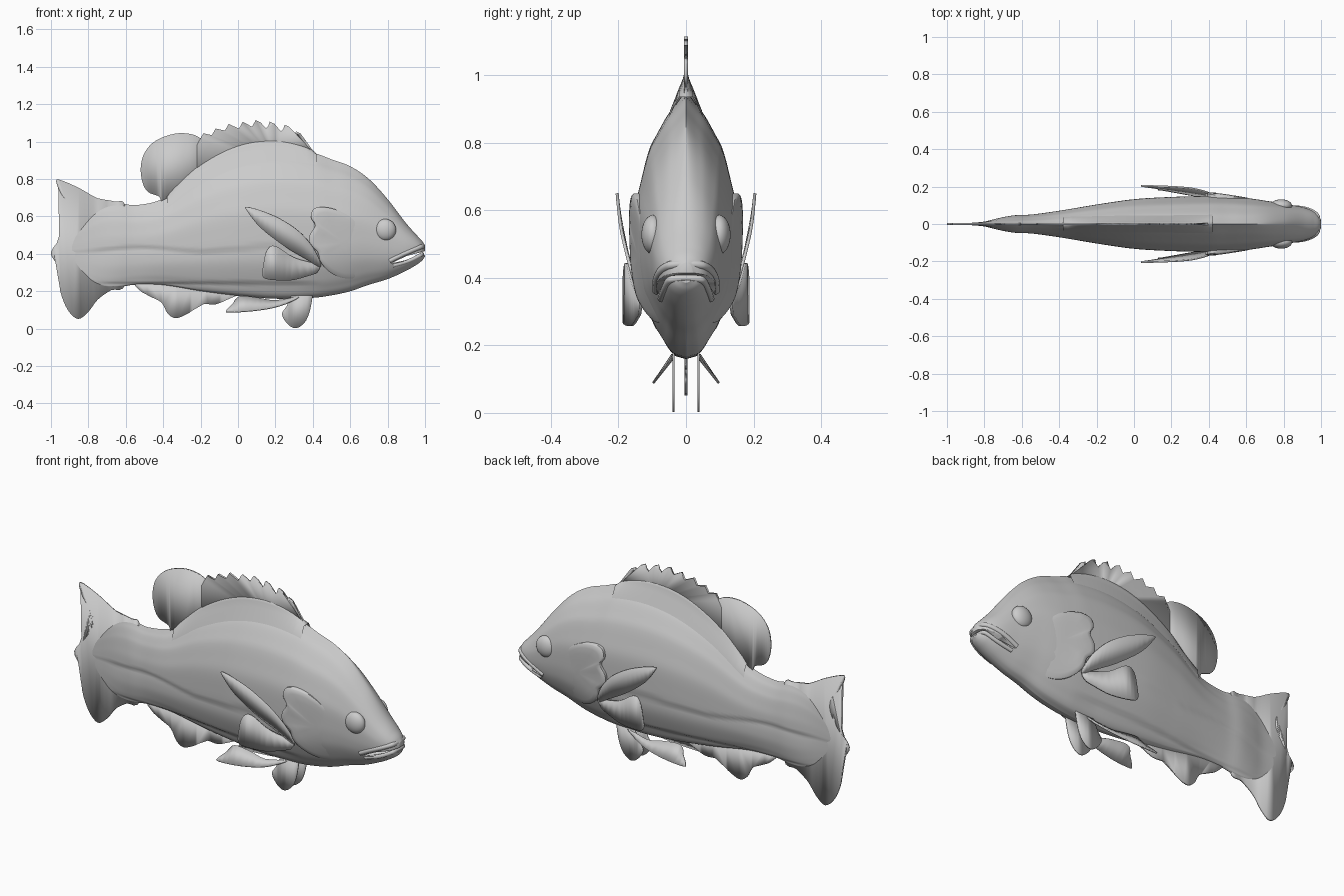
import bpy, bmesh, math

if "Cube" in bpy.data.objects:
    bpy.data.objects.remove(bpy.data.objects["Cube"])

grey = bpy.data.materials.new("fish grey")
grey.diffuse_color = (0.6, 0.6, 0.6, 1)
grey.use_nodes = True
grey.node_tree.nodes["Principled BSDF"].inputs["Base Color"].default_value = grey.diffuse_color


def finish(name, bm, angle=40, mirror=False):
    bmesh.ops.recalc_face_normals(bm, faces=bm.faces)
    me = bpy.data.meshes.new(name)
    bm.to_mesh(me)
    bm.free()
    ob = bpy.data.objects.new(name, me)
    bpy.context.collection.objects.link(ob)
    me.materials.append(grey)
    bpy.ops.object.select_all(action='DESELECT')
    ob.select_set(True)
    bpy.context.view_layer.objects.active = ob
    bpy.ops.object.shade_smooth_by_angle(angle=math.radians(angle))
    if mirror:
        m = ob.modifiers.new("Mirror", 'MIRROR')
        m.use_axis = (False, True, False)
    return ob


def interp(tab, x, k):
    """Smooth interpolation of column k in a table sorted by column 0."""
    x = min(max(x, tab[0][0]), tab[-1][0])
    n = len(tab)
    i = next((j for j in range(n - 1) if x <= tab[j + 1][0]), n - 2)
    def slope(j):
        a, b = max(j - 1, 0), min(j + 1, n - 1)
        return (tab[b][k] - tab[a][k]) / (tab[b][0] - tab[a][0])
    h = tab[i + 1][0] - tab[i][0]
    u = (x - tab[i][0]) / h
    return ((2*u**3 - 3*u*u + 1) * tab[i][k] + (u**3 - 2*u*u + u) * h * slope(i)
            + (3*u*u - 2*u**3) * tab[i + 1][k] + (u**3 - u*u) * h * slope(i + 1))


# body stations: x, top, bottom, half width
ST = [(-.9, .52, .32, .004), (-.8, .61, .26, .013), (-.72, .66, .225, .032),
      (-.64, .672, .222, .046), (-.55, .66, .235, .05), (-.4, .695, .232, .07),
      (-.2, .83, .20, .103), (0, .92, .175, .131), (.2, .955, .16, .143),
      (.4, .94, .165, .148), (.5, .905, .178, .146), (.6, .868, .2, .138),
      (.7, .80, .235, .124), (.8, .692, .265, .108), (.9, .562, .31, .09),
      (.96, .495, .345, .068), (.985, .468, .365, .048), (1.0, .445, .385, .02)]
# cross-section: height fraction, width fraction
SEC = [(0, 0), (.013, .25), (.076, .5), (.127, .65), (.24, .88), (.34, .97), (.43, 1),
       (.58, 1), (.68, .89), (.785, .74), (.835, .6), (.91, .37), (.95, .2), (1, 0)]


def width(x, z):
    top, bot, w = (interp(ST, x, k) for k in (1, 2, 3))
    t = min(max((z - bot) / (top - bot), 0), 1)
    a = max(interp(SEC, t, 1), 0)
    b = (max(1 - abs(2 * t - 1) ** 2.2, 0)) ** .5
    f = min(max((x - .6) / .35, 0), 1)
    y = w * (a * (1 - f) + b * f)
    # stepped folds along the flank and the belly
    fade = min(max((.45 - x) / .15, 0), 1)
    for zc, d in ((.43 + .012 * math.sin(9 * x), .009), (.25, .012)):
        q = zc - z
        if q > 0:
            y -= min(q / .012, 1) * d * math.exp(-q / .05) * fade * min(1, y / .03)
    return max(y, 0)


# body
bm = bmesh.new()
rings, NX, NT = [], 110, 60
for i in range(NX + 1):
    x = -.9 + 1.9 * math.sin(math.pi / 2 * i / NX) ** 1.0 if i > NX * .6 else None
    if x is None:
        x = -.9 + 1.9 * math.sin(math.pi / 2 * .6) * i / (NX * .6)
    top, bot = interp(ST, x, 1), interp(ST, x, 2)
    zs = [bot + (top - bot) * (.5 + .5 * math.cos(math.pi * j / NT)) for j in range(NT + 1)]
    pts = [(x, -width(x, z), z) for z in zs]
    pts += [(x, width(x, z), z) for z in reversed(zs[1:-1])]
    pts[0], pts[NT] = (x, 0, top), (x, 0, bot)
    rings.append([bm.verts.new(p) for p in pts])
for r, s in zip(rings, rings[1:]):
    for j in range(len(r)):
        k = (j + 1) % len(r)
        bm.faces.new((r[j], r[k], s[k], s[j]))
bm.faces.new(rings[0])
bm.faces.new(rings[-1])
body = finish("body", bm, 50)


def prism(bm, pts, y0, y1):
    a = [bm.verts.new((x, y0, z)) for x, z in pts]
    b = [bm.verts.new((x, y1, z)) for x, z in pts]
    bm.faces.new(a)
    bm.faces.new(b)
    for i in range(len(a)):
        j = (i + 1) % len(a)
        bm.faces.new((a[i], a[j], b[j], b[i]))


# mouth slit
bm = bmesh.new()
prism(bm, [(1.05, .428), (1.05, .408), (.93, .372), (.82, .35), (.9, .388)], -.3, .3)
cutter = finish("mouth_cutter", bm)
cutter.hide_render = True
cutter.hide_viewport = True
m = body.modifiers.new("Mouth", 'BOOLEAN')
m.operation, m.object, m.solver = 'DIFFERENCE', cutter, 'EXACT'


def tube(name, pts, r):
    bm = bmesh.new()
    cu = bpy.data.curves.new(name, 'CURVE')
    cu.dimensions = '3D'
    cu.bevel_depth, cu.bevel_resolution, cu.use_fill_caps = r, 3, True
    sp = cu.splines.new('NURBS')
    sp.points.add(len(pts) - 1)
    for p, c in zip(sp.points, pts):
        p.co = (*c, 1)
    sp.use_endpoint_u, sp.order_u = True, 3
    cu.materials.append(grey)
    bpy.context.collection.objects.link(bpy.data.objects.new(name, cu))


# lips wrapped round the snout
for name, side, r in (("upper_lip", [(.81, .362), (.86, .388), (.92, .414), (.965, .432), (.985, .44)], .013),
                      ("lower_lip", [(.83, .338), (.88, .35), (.93, .368), (.97, .39), (.985, .398)], .011)):
    pts = [(x, width(x, z) - .004, z) for x, z in side]
    tube(name, pts + [(x, -y, z) for x, y, z in reversed(pts)], r)


def smooth_outline(pts, n=4):
    out, c = [], len(pts)
    for i in range(c):
        p = [pts[(i + k) % c] for k in (-1, 0, 1, 2)]
        for s in range(n):
            u = s / n
            out.append(tuple(.5 * (2*p[1][a] + (p[2][a] - p[0][a]) * u
                       + (2*p[0][a] - 5*p[1][a] + 4*p[2][a] - p[3][a]) * u*u
                       + (3*p[1][a] - p[0][a] - 3*p[2][a] + p[3][a]) * u**3) for a in (0, 1)))
    return out


def fin(name, pts, y=lambda x, z: 0, thick=.008, mirror=False, n=4):
    bm = bmesh.new()
    vs = [bm.verts.new((x, 0, z)) for x, z in (smooth_outline(pts, n) if n > 1 else pts)]
    bm.faces.new(vs)
    bmesh.ops.triangulate(bm, faces=bm.faces)
    for v in bm.verts:
        v.co.y = y(v.co.x, v.co.z)
    ob = finish(name, bm, 50, mirror)
    m = ob.modifiers.new("Thickness", 'SOLIDIFY')
    m.thickness, m.offset = thick, 0
    return ob


# tail
fin("tail_fin", [(-.6, .64), (-.66, .68), (-.75, .697), (-.85, .752), (-.95, .795), (-.972, .785),
                 (-.945, .72), (-.892, .65), (-.887, .58), (-.93, .5), (-1, .41), (-.965, .33),
                 (-.95, .2), (-.91, .1), (-.855, .052), (-.8, .09), (-.75, .155), (-.68, .205),
                 (-.6, .25)], thick=.01)

# spiny front part of the dorsal fin
tips = [(.31, 1.055), (.25, 1.09), (.17, 1.107), (.095, 1.115), (.025, 1.105), (-.05, 1.095),
        (-.12, 1.07), (-.185, 1.045)]
spiny = [(.2, .9), (.42, .925), (.38, .965), (.345, 1.02)]
for x, z in tips:
    spiny += [(x + .025, z - .012), (x, z), (x - .008, z - .022), (x - .02, z - .036)]
spiny += [(-.22, .98), (-.22, .8)]
fin("spiny_dorsal_fin", spiny, thick=.012, n=1)
fin("soft_dorsal_fin", [(-.15, .82), (-.15, .96), (-.19, 1.01), (-.25, 1.04), (-.34, 1.042), (-.44, 1.005),
                        (-.5, .94), (-.52, .86), (-.51, .78), (-.48, .73), (-.42, .705), (-.38, .66)],
    thick=.01)
# fleshy ridge joining the back to the dorsal fin
bm = bmesh.new()
rows = []
for i in range(31):
    x = -.38 + .8 * i / 30
    top = interp(ST, x, 1)
    h = .07 * math.sin(math.pi * i / 30) ** .6
    prof = [(width(x, top - .06) + .002, -.06), (.02, h * .15), (.009, h * .6), (.003, h)]
    rows.append([bm.verts.new((x, s * min(w, width(x, top - .06) + .002), top + d))
                 for s, q in ((-1, prof), (1, prof[::-1])) for w, d in q])
for a, b in zip(rows, rows[1:]):
    for j in range(len(a) - 1):
        bm.faces.new((a[j], a[j + 1], b[j + 1], b[j]))
finish("dorsal_ridge", bm, 80)

# anal fin
fin("anal_fin", [(-.535, .25), (-.525, .205), (-.47, .172), (-.41, .14), (-.375, .08), (-.33, .056),
                 (-.26, .085), (-.2, .13), (-.12, .13), (-.05, .16), (.02, .2), (-.25, .24)])
# pelvic fins
fin("pelvic_fin", [(.39, .2), (.392, .13), (.365, .045), (.315, .003), (.27, .02), (.235, .075),
                   (.26, .12), (.3, .19)], lambda x, z: .037, .005, True)
fin("rear_pelvic_fin", [(.33, .17), (.2, .15), (.1, .165), (.01, .172), (-.025, .135), (-.06, .1),
                        (-.05, .088), (.08, .095), (.22, .12)],
    lambda x, z: .04 + .06 * min(max((.16 - z) / .075, 0), 1), .007, True)
# pectoral fins
YZ = [(.3, .125), (.36, .145), (.4, .155), (.45, .17), (.55, .193), (.66, .205)]
fin("pectoral_fin", [(.44, .33), (.36, .375), (.25, .44), (.12, .54), (.045, .635), (.05, .65), (.12, .632),
                     (.22, .59), (.32, .525), (.39, .45), (.43, .38)],
    lambda x, z: interp(YZ, z, 1), .009, True)
fin("lower_pectoral_fin", [(.43, .34), (.3, .38), (.2, .442), (.155, .42), (.135, .34), (.132, .28),
                           (.17, .262), (.28, .258), (.37, .28), (.42, .3)],
    lambda x, z: .135 + .048 * min(max((.42 - x) / .27, 0), 1), .009, True)

# gill cover: shell following the head, raised at its rear edge
edge = smooth_outline([(.54, .63), (.46, .65), (.405, .64), (.39, .595), (.412, .55), (.383, .5), (.385, .45),
                       (.425, .41), (.44, .36), (.475, .315), (.53, .28), (.6, .268), (.68, .29), (.7, .36),
                       (.7, .48), (.62, .58)], 4)
bm = bmesh.new()
cx, cz = .57, .46
rows = []
for s, up in ((1, -.015), (1, .9), (.96, 1.2), (.85, 1.15), (.65, .9), (.4, .7), (.15, .6)):
    row = []
    for ex, ez in edge:
        x, z = cx + (ex - cx) * s, cz + (ez - cz) * s
        rear = min(max((.66 - x) / .2, 0), 1)
        lift = -.012 if up < 0 else .016 * up * rear - .004 * (1 - rear)
        row.append(bm.verts.new((x, width(x, z) + lift, z)))
    rows.append(row)
for a, b in zip(rows, rows[1:]):
    for j in range(len(a)):
        k = (j + 1) % len(a)
        bm.faces.new((a[j], a[k], b[k], b[j]))
bm.faces.new(rows[-1])
finish("gill_cover", bm, 50, True)

# eyes
bm = bmesh.new()
bmesh.ops.create_uvsphere(bm, u_segments=32, v_segments=16, radius=1)
for v in bm.verts:
    v.co = (.787 + v.co.x * .058, .098 + v.co.y * .034, .528 + v.co.z * .058)
finish("eye", bm, 60, True)
